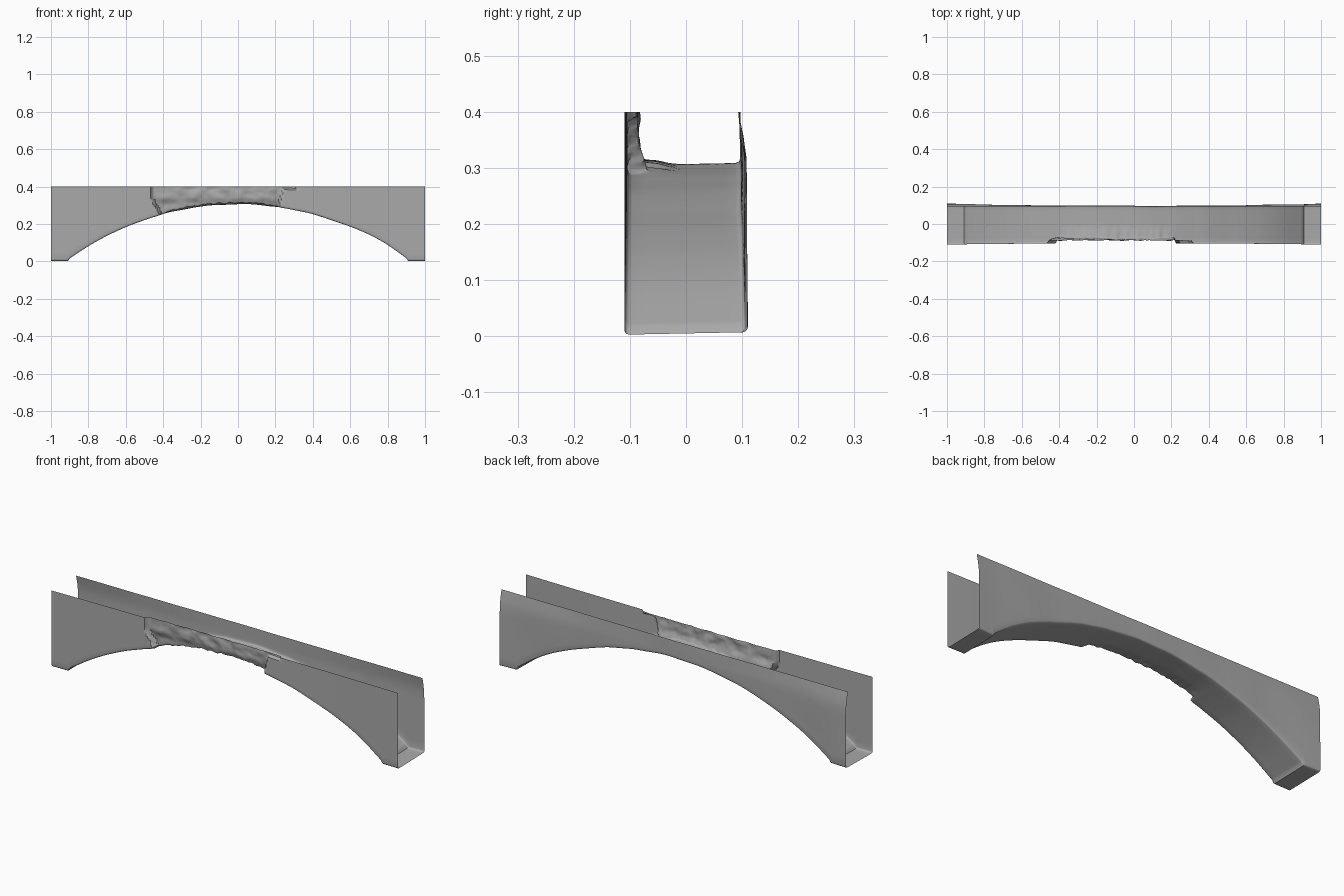
import bpy, bmesh, math
from mathutils import Vector, noise

if "Cube" in bpy.data.objects:
    bpy.data.objects.remove(bpy.data.objects["Cube"])

TOP = 0.4      # level upper edge
R = 1.55       # radius of the arch
CROWN = 0.304  # height of the arch underside at mid-span
BEV = 0.009    # rounded lower corners


def smooth(a, b, t):
    t = min(max((t - a) / (b - a), 0), 1)
    return t * t * (3 - 2 * t)


def arch(x):
    """Height of the underside, with flat feet at both ends."""
    if abs(x) > 0.905:
        return 0.003
    bump = 0.008 * math.exp(-((x - 0.74) / 0.12) ** 2)
    wear = 0.003 * noise.noise(Vector((x * 9, 0, 0)))
    return CROWN - R + math.sqrt(R * R - x * x) + bump + wear


def damaged(x, z):
    """1 inside the broken patch of the front wall, 0 outside."""
    left = -0.46 if z > 0.335 else -0.46 + (0.335 - z) * 0.6
    right = 0.315 if z > 0.387 else 0.235 - (0.36 - z) * 0.3
    return smooth(left - 0.006, left + 0.006, x) * (1 - smooth(right - 0.006, right + 0.006, x))


def front_y(x, z):
    y = -0.104 - 0.006 * abs(x) ** 3
    d = damaged(x, z)
    if d:
        rough = noise.noise(Vector((x * 16, z * 22, 1))) + 0.5 * noise.noise(Vector((x * 45, z * 40, 5)))
        y += d * (0.018 + 0.006 * rough + 0.012 * (1 - smooth(0.30, 0.345, z)))
    return y


def back_y(x, z):
    a = abs(x)
    low = 0.088 + 0.022 * a ** 2
    kink = 0.097 + 0.011 * a ** 2
    top = 0.096 - 0.003 * a
    wave = 0.002 * noise.noise(Vector((x * 5, z * 4, 9)))
    if z > 0.33:
        return kink + (top - kink) * (z - 0.33) / 0.07 + wave
    return low + (kink - low) * smooth(0.0, 0.33, z) + wave


def section(x):
    """Channel cross-section: front wall, underside, back wall."""
    h = arch(x)
    pts = []
    chip = smooth(-0.42, -0.34, x) * (1 - smooth(0.16, 0.24, x))
    ragged = chip * 0.009 * (1 + noise.noise(Vector((x * 35, 3, 0))))
    base = h + ragged
    # front wall
    n = 14
    for i in range(n):
        z = TOP + (base + BEV - TOP) * i / (n - 1)
        pts.append((front_y(x, z), z))
    yf = pts[-1][0]
    # front corner
    for k in (1, 2, 3):
        a = k * math.pi / 6
        pts.append((yf + BEV * (1 - math.cos(a)), base + BEV * (1 - math.sin(a))))
    # underside
    yb = back_y(x, h + BEV)
    y0, y1 = yf + BEV, yb - BEV
    for i in range(1, 8):
        y = y0 + (y1 - y0) * i / 8
        lift = ragged * (1 - smooth(-0.07, -0.01, y))
        pts.append((y, h + lift + 0.004 * (y + 0.1) / 0.2))
    # back corner
    for k in (3, 2, 1):
        a = k * math.pi / 6
        pts.append((yb - BEV * (1 - math.cos(a)), h + 0.004 + BEV * (1 - math.sin(a))))
    # back wall
    for i in range(10):
        z = h + 0.004 + BEV + (TOP - h - 0.004 - BEV) * i / 9
        pts.append((back_y(x, z), z))
    return pts


# open channel swept along the span
bm = bmesh.new()
COLS = 240
rows = []
for i in range(COLS + 1):
    x = -1 + 2 * i / COLS
    rows.append([bm.verts.new((x, y, max(z, 0))) for y, z in section(x)])
for a, b in zip(rows, rows[1:]):
    for j in range(len(a) - 1):
        bm.faces.new((a[j], a[j + 1], b[j + 1], b[j]))
mesh = bpy.data.meshes.new("arch_span")
bm.to_mesh(mesh)
bm.free()
span = bpy.data.objects.new("arch_span", mesh)
bpy.context.collection.objects.link(span)

stone = bpy.data.materials.new("grey_stone")
stone.diffuse_color = (0.4, 0.4, 0.4, 1)
stone.use_nodes = True
stone.node_tree.nodes["Principled BSDF"].inputs["Base Color"].default_value = stone.diffuse_color
mesh.materials.append(stone)

bpy.context.view_layer.objects.active = span
span.select_set(True)
bpy.ops.object.shade_smooth_by_angle(angle=math.radians(35))
